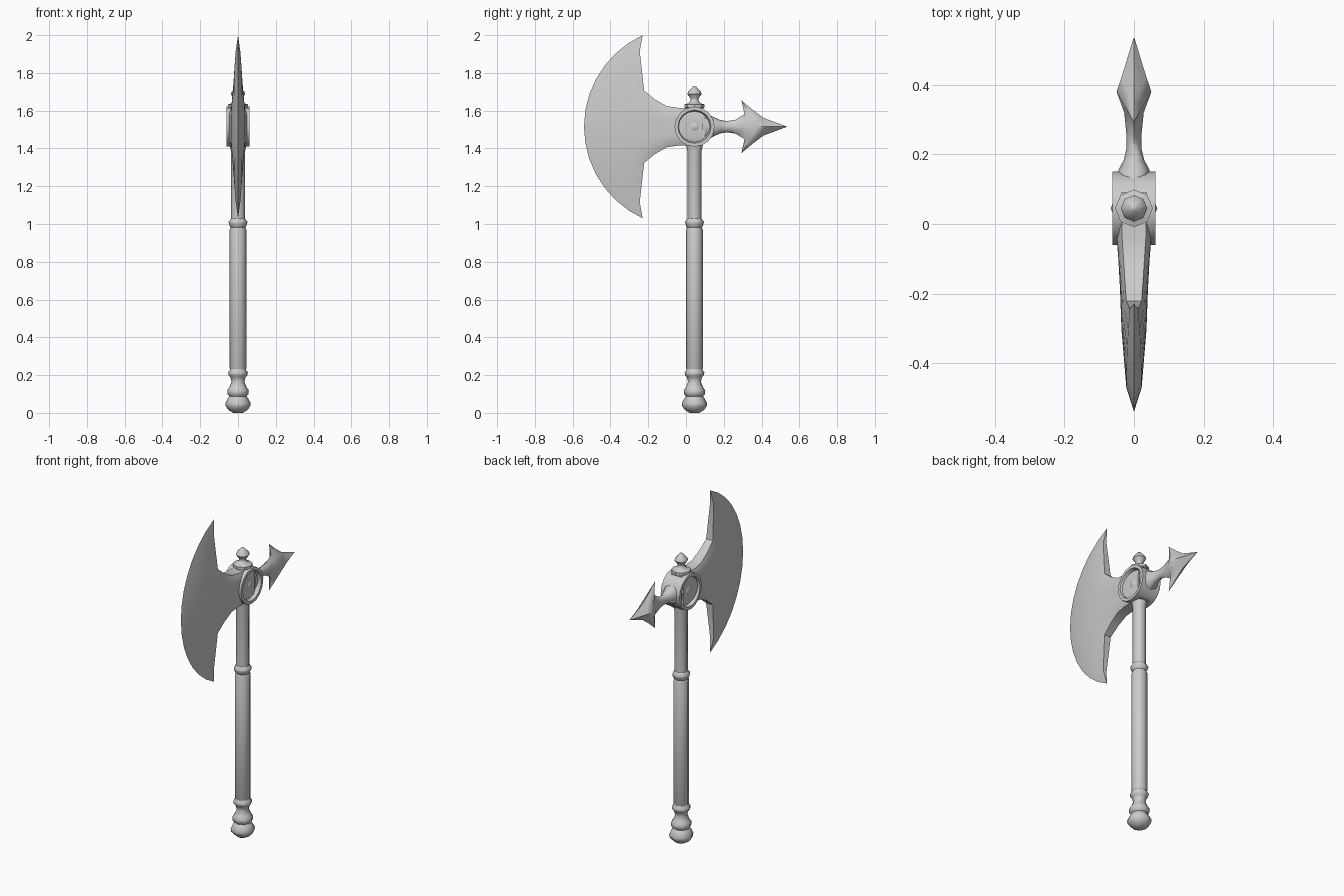
import bpy, bmesh, math

if "Cube" in bpy.data.objects:
    bpy.data.objects.remove(bpy.data.objects["Cube"])

CY, CZ = 0.045, 1.515      # shaft axis (y) and head height (z)


def finish(name, bm, angle=35):
    bmesh.ops.remove_doubles(bm, verts=bm.verts, dist=1e-5)
    bmesh.ops.recalc_face_normals(bm, faces=bm.faces)
    me = bpy.data.meshes.new(name)
    bm.to_mesh(me)
    bm.free()
    me.shade_smooth()
    me.set_sharp_from_angle(angle=math.radians(angle))
    ob = bpy.data.objects.new(name, me)
    bpy.context.collection.objects.link(ob)
    return ob


def loft(bm, rings):
    """Skin closed rings of equal length; cap both ends."""
    vs = [[bm.verts.new(p) for p in r] for r in rings]
    n = len(rings[0])
    for a, b in zip(vs, vs[1:]):
        for i in range(n):
            j = (i + 1) % n
            bm.faces.new((a[i], a[j], b[j], b[i]))
    bm.faces.new(vs[0])
    bm.faces.new(vs[-1])


def lathe(name, profile, sides, axis='Z', angle=50):
    """Turn (radius, position) points around the shaft or hub axis."""
    bm = bmesh.new()
    rings = []
    for r, h in profile:
        ring = []
        for i in range(sides):
            a = 2 * math.pi * i / sides
            c, s = r * math.cos(a), r * math.sin(a)
            ring.append((c, CY + s, h) if axis == 'Z' else (h, CY + c, CZ + s))
        rings.append(ring)
    loft(bm, rings)
    return finish(name, bm, angle)


# Handle: pommel, grip, ring and upper shaft
lathe("pommel", [(.025, 0), (.045, .012), (.064, .032), (.067, .05), (.055, .075), (.045, .088),
                 (.056, .1), (.057, .12), (.046, .135), (.034, .165), (.04, .19), (.05, .2),
                 (.052, .215), (.043, .225), (.042, .235)], 8)
lathe("grip", [(.036, .22), (.044, .235), (.044, .97), (.038, .985)], 8)
lathe("shaft_ring", [(.038, .98), (.044, .99), (.049, 1.005), (.049, 1.012), (.036, 1.03)], 8)
lathe("upper_shaft", [(.037, 1.0), (.037, 1.38), (.044, 1.42), (.044, 1.5)], 8)

# Finial on top of the head
lathe("finial", [(.04, 1.59), (.042, 1.61), (.054, 1.617), (.054, 1.633), (.034, 1.638), (.021, 1.652),
                 (.02, 1.664), (.038, 1.688), (.034, 1.7), (.008, 1.728), (.001, 1.73)], 8, angle=40)

# Round hub with a dished face and centre boss on both sides
half = [(.001, .052), (.02, .049), (.033, .038), (.08, .038), (.088, .062), (.106, .062)]
lathe("hub", half + [(r, -x) for r, x in reversed(half)], 16, 'X', 40)

# Blade and its neck: rows run from the cutting edge back to the hub
N = 14
# each row: centre y, end y, half height, half thickness in the middle, at the ends
rows = [(-.47, -.245, .40, .022, .012),
        (-.302, -.222, .192, .036, .022),
        (-.19, -.165, .145, .040, .026),
        (-.10, -.10, .108, .045, .030),
        (-.04, -.04, .10, .050, .034),
        (.09, .09, .10, .046, .034)]
bm = bmesh.new()


def row_point(row, t, side):
    yc, ye, h, xc, xe = row
    return (side * (xc + (xe - xc) * t ** 4), yc + (ye - yc) * t * t, CZ + h * t)


ts = [2 * i / N - 1 for i in range(N + 1)]
R, A = .534, math.radians(65.3)
edge = [(0, -.006 - R * math.cos(A * t), CZ + R * math.sin(A * t)) for t in ts]
sheets = []
for side in (1, -1):
    grid = [edge] + [[row_point(r, t, side) for t in ts] for r in rows]
    grid = [[bm.verts.new(p) for p in line] for line in grid]
    for a, b in zip(grid, grid[1:]):
        for i in range(N):
            bm.faces.new((a[i], a[i + 1], b[i + 1], b[i]))
    sheets.append(grid)
p, q = sheets
for k in (0, N):                                    # spines along top and bottom
    bm.faces.new((p[0][k], p[1][k], q[1][k]))
    for j in range(1, len(p) - 1):
        bm.faces.new((p[j][k], p[j + 1][k], q[j + 1][k], q[j][k]))
for i in range(N):                                  # closing face inside the hub
    bm.faces.new((p[-1][i], p[-1][i + 1], q[-1][i + 1], q[-1][i]))
finish("blade", bm, 35)

# Back spike: waisted neck running into a four-barbed head
# each ring: half width x, its y, half height z, its y, diagonal fullness
spike = [(.046, .10, .075, .10, .8), (.045, .155, .052, .145, .75), (.029, .185, .036, .18, .72),
         (.021, .22, .03, .215, .7), (.022, .26, .036, .26, .68), (.028, .32, .068, .313, .55),
         (.05, .38, .14, .293, .5), (.036, .422, .088, .355, .5), (.024, .46, .047, .41, .5),
         (.001, .536, .001, .533, .5)]
bm = bmesh.new()
rings = []
for x, yx, z, yz, f in spike:
    ring = []
    for i in range(8):
        c, s = round(math.cos(i * math.pi / 4)), round(math.sin(i * math.pi / 4))
        k = f if c and s else 1
        y = (yx + yz) / 2 if c and s else (yx if c else yz)
        ring.append((x * c * k, y, CZ + z * s * k))
    rings.append(ring)
loft(bm, rings)
finish("back_spike", bm, 60)
